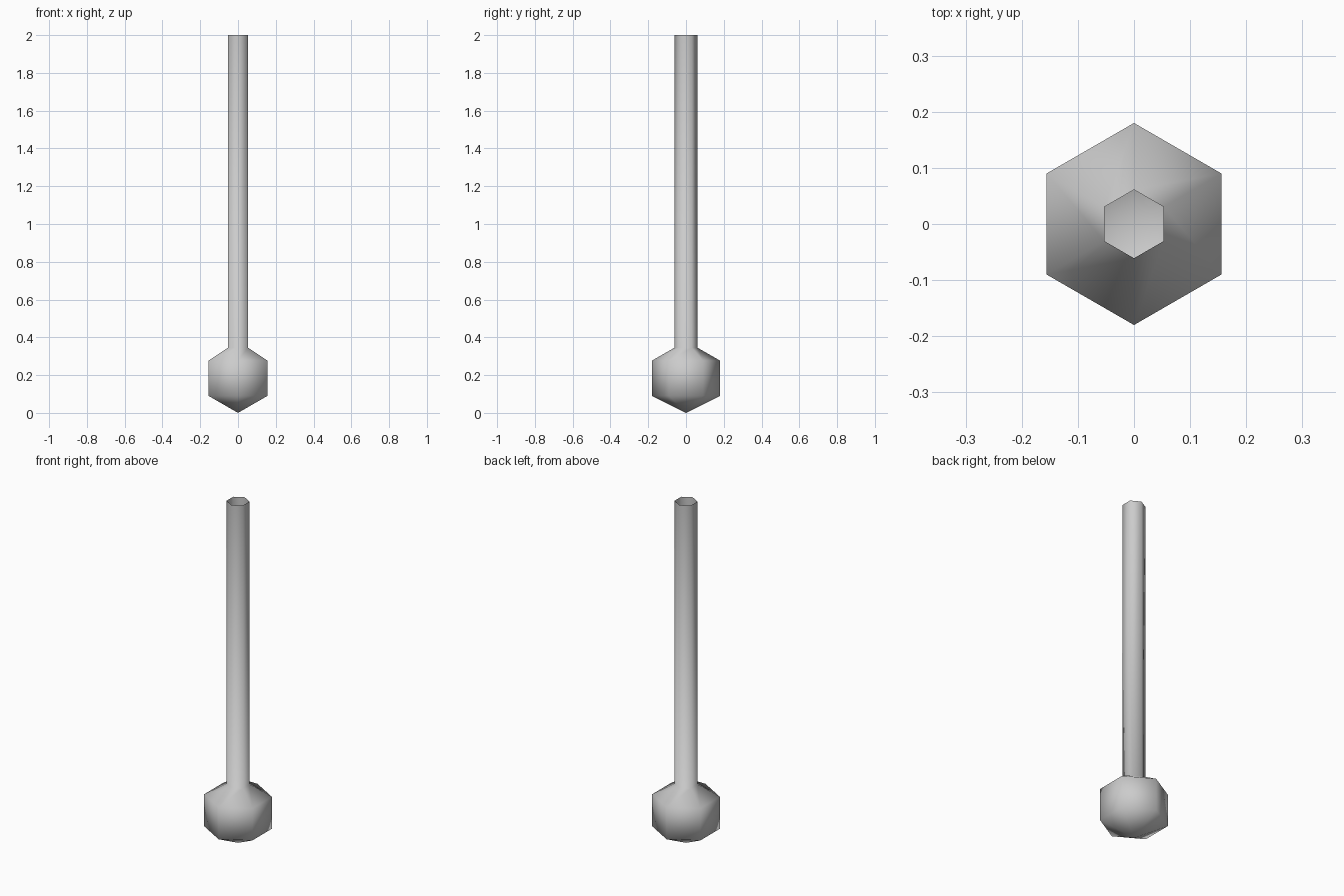
import bpy, bmesh
from math import cos, sin, pi

if "Cube" in bpy.data.objects:
    bpy.data.objects.remove(bpy.data.objects["Cube"])

SIDES = 6
# (radius, height) rings: lower bulb, upper bulb, neck, open rim
PROFILE = [(0.18, 0.09), (0.18, 0.277), (0.061, 0.345), (0.061, 2.0)]

bm = bmesh.new()

# Hexagonal rings with corners on the y axis
rings = []
for r, z in PROFILE:
    rings.append([bm.verts.new((r * cos(pi / 2 + 2 * pi * i / SIDES),
                                r * sin(pi / 2 + 2 * pi * i / SIDES), z))
                  for i in range(SIDES)])

# Walls of the bulb and the hollow stem
for lower, upper in zip(rings, rings[1:]):
    for i in range(SIDES):
        j = (i + 1) % SIDES
        bm.faces.new((lower[i], lower[j], upper[j], upper[i]))

# Pointed bottom of the bulb
tip = bm.verts.new((0, 0, 0))
for i in range(SIDES):
    bm.faces.new((tip, rings[0][(i + 1) % SIDES], rings[0][i]))

for f in bm.faces:
    f.smooth = True

mesh = bpy.data.meshes.new("bulb_tube")
bm.to_mesh(mesh)
bm.free()
bpy.context.collection.objects.link(bpy.data.objects.new("bulb_tube", mesh))
